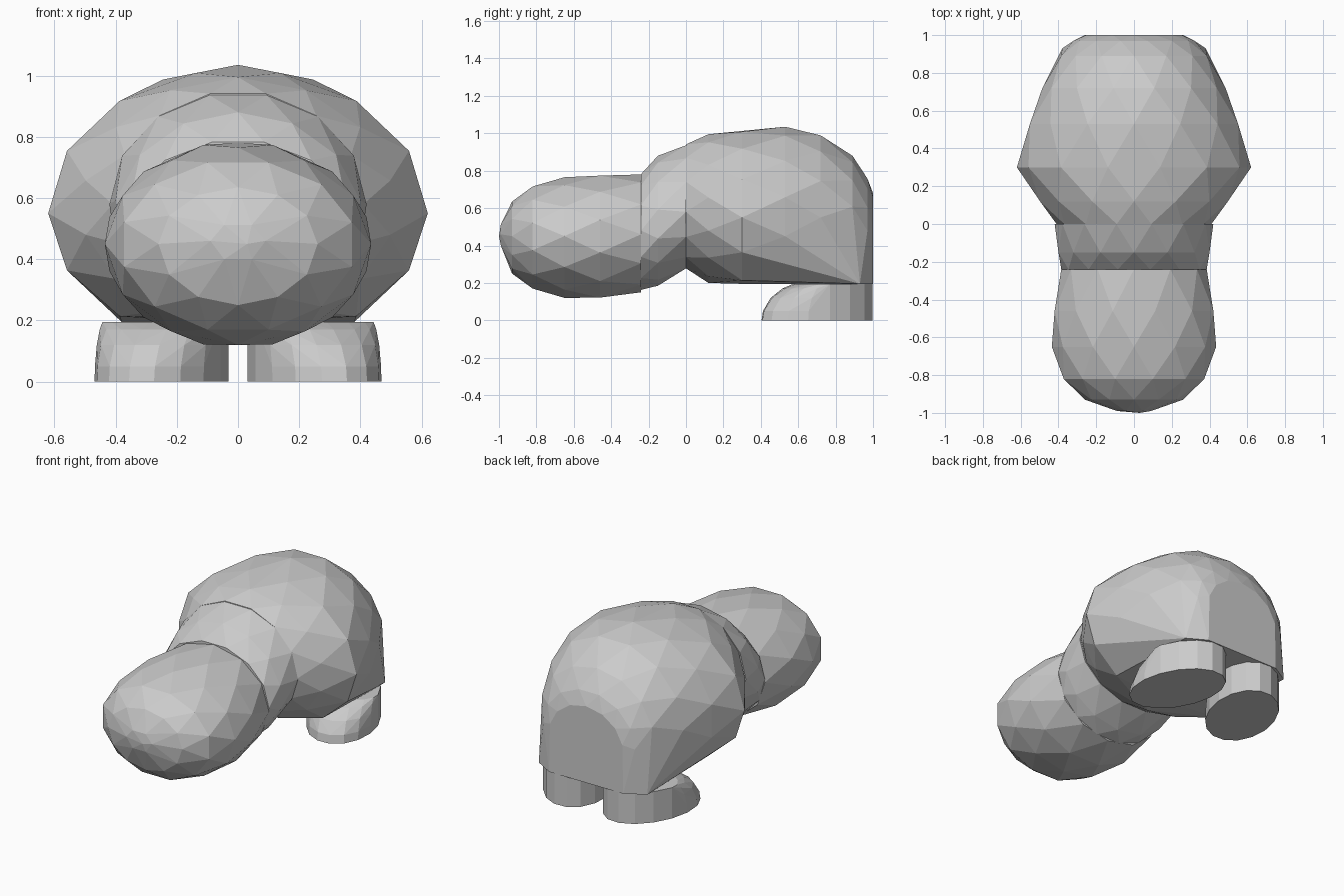
import bpy, bmesh
from math import cos, sin, pi, sqrt, radians

if "Cube" in bpy.data.objects:
    bpy.data.objects.remove(bpy.data.objects["Cube"])


def hull(name, pts):
    """Faceted convex solid around a cloud of points."""
    bm = bmesh.new()
    for p in pts:
        bm.verts.new(p)
    bmesh.ops.convex_hull(bm, input=bm.verts[:])
    loose = [v for v in bm.verts if not v.link_faces]
    bmesh.ops.delete(bm, geom=loose, context='VERTS')
    bmesh.ops.dissolve_limit(bm, angle_limit=radians(2), verts=bm.verts[:], edges=bm.edges[:])
    bmesh.ops.recalc_face_normals(bm, faces=bm.faces[:])
    me = bpy.data.meshes.new(name)
    bm.to_mesh(me)
    bm.free()
    ob = bpy.data.objects.new(name, me)
    bpy.context.collection.objects.link(ob)
    return ob


def rings(stations, n, floor=0.0):
    """Rings across y: (y, half width, z low, z widest, z high); every other ring is staggered."""
    pts = []
    for i, (y, w, lo, mid, hi) in enumerate(stations):
        for k in range(n):
            a = 2 * pi * (k + 0.5 * (i % 2)) / n
            r = hi - mid if sin(a) > 0 else mid - lo
            pts.append((w * cos(a), y, max(floor, mid + r * sin(a))))
    return pts


# Head: rounded muzzle cut flat at the neck
hull("head", rings([
    (-0.24, 0.385, 0.15, 0.46, 0.78),
    (-0.46, 0.435, 0.11, 0.45, 0.785),
    (-0.65, 0.435, 0.12, 0.45, 0.765),
    (-0.82, 0.385, 0.16, 0.45, 0.725),
    (-0.93, 0.26, 0.25, 0.45, 0.635)], 12)
    + rings([(-0.99, 0.09, 0.39, 0.46, 0.52)], 6) + [(0.03, -1, 0.45)])

# Neck: short collar rising towards the body
hull("neck", rings([
    (-0.24, 0.385, 0.155, 0.48, 0.79),
    (-0.15, 0.41, 0.185, 0.51, 0.88),
    (0.0, 0.42, 0.27, 0.58, 0.945)], 14))

# Body: broad dome with a flat belly and a flat back
body = rings([
    (0.0, 0.41, 0.27, 0.58, 0.95),
    (0.12, 0.51, 0.20, 0.56, 0.995),
    (0.30, 0.62, 0.12, 0.55, 1.02),
    (0.53, 0.565, 0.10, 0.55, 1.035),
    (0.72, 0.485, 0.10, 0.55, 1.0),
    (0.89, 0.395, 0.10, 0.53, 0.88),
    (0.97, 0.32, 0.10, 0.48, 0.765),
    (1.0, 0.26, 0.10, 0.45, 0.68)], 14, 0.195)
body += [(s * x, y, 0.195) for s in (-1, 1) for x, y in ((0.38, 0.93), (0.26, 1.0))]
hull("body", body)

# Feet: toed-out ovals, upright at the heel and domed at the toe
for side, label in ((-1, "left_foot"), (1, "right_foot")):
    pts = []
    t = radians(20)
    for z in (0.0, 0.05, 0.12, 0.17, 0.195):
        s = sqrt(1 - (z / 0.21) ** 2)
        for k in range(16):
            a = 2 * pi * k / 16
            u, v = 0.31 * cos(a), 0.205 * sin(a)
            if u > 0:
                u *= s
            x = 0.25 + v * cos(t) + u * sin(t)
            y = 0.70 - u * cos(t) + v * sin(t)
            pts.append((side * x, min(y, 1.0), z))
    hull(label, pts)
